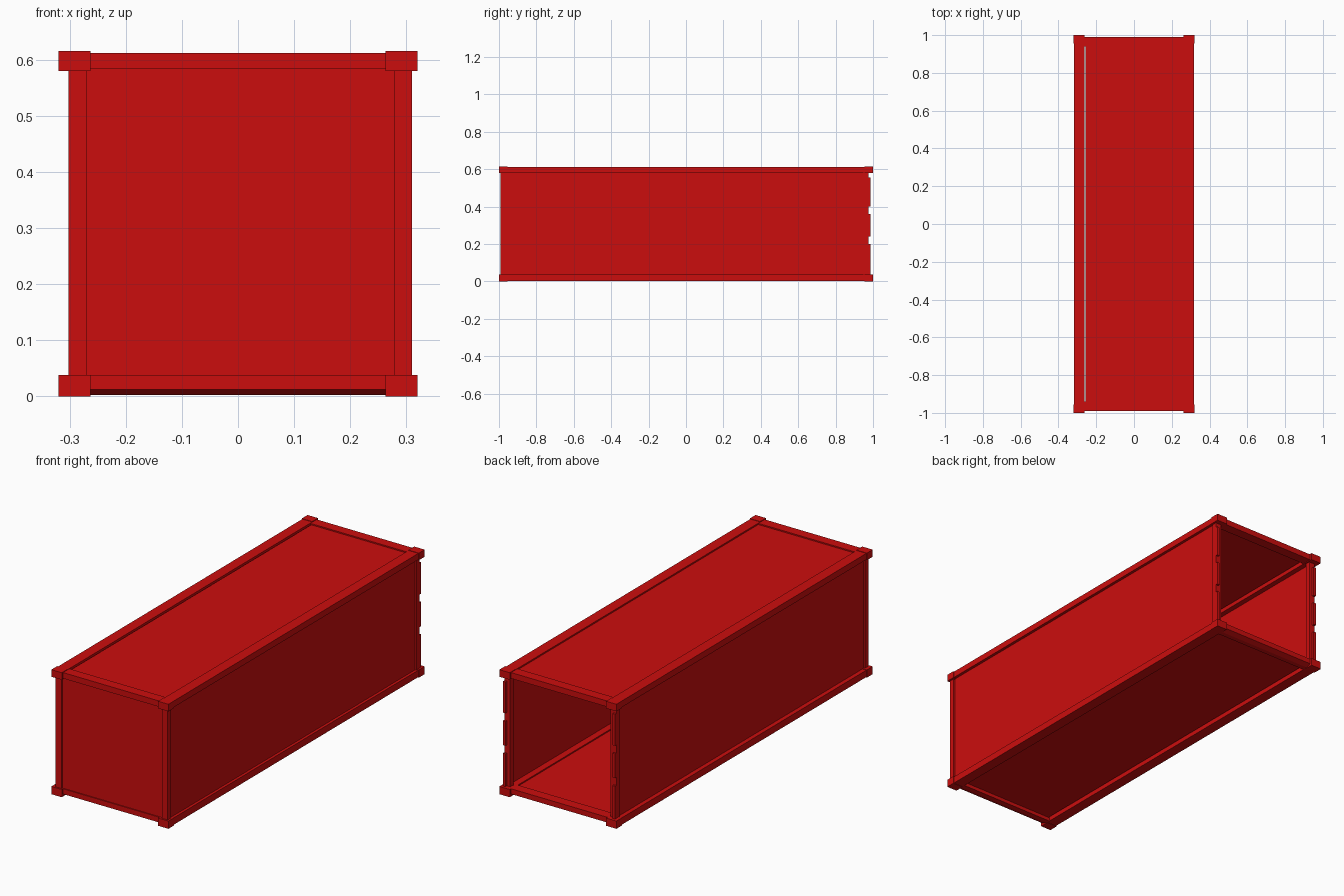
import bpy
import bmesh
from mathutils import Vector

if "Cube" in bpy.data.objects:
    bpy.data.objects.remove(bpy.data.objects["Cube"], do_unlink=True)

red = bpy.data.materials.new("container red")
red.use_nodes = True
red.diffuse_color = (0.6, 0.004, 0.004, 1)
red.node_tree.nodes["Principled BSDF"].inputs["Base Color"].default_value = red.diffuse_color


def finish(name, bm):
    bmesh.ops.recalc_face_normals(bm, faces=bm.faces)
    mesh = bpy.data.meshes.new(name)
    bm.to_mesh(mesh)
    bm.free()
    mesh.materials.append(red)
    obj = bpy.data.objects.new(name, mesh)
    bpy.context.collection.objects.link(obj)


def box(name, x, y, z):
    """Box spanning the given (low, high) ranges."""
    bm = bmesh.new()
    bmesh.ops.create_cube(bm, size=1)
    for v in bm.verts:
        v.co = Vector([(r[0] + r[1]) / 2 + c * (r[1] - r[0])
                       for c, r in zip(v.co, (x, y, z))])
    finish(name, bm)


def beam(name, x, profile):
    """Extrude a (y, z) profile along x."""
    bm = bmesh.new()
    face = bm.faces.new([bm.verts.new((x[0], y, z)) for y, z in profile])
    moved = bmesh.ops.extrude_face_region(bm, geom=[face])["geom"]
    bmesh.ops.translate(bm, vec=(x[1] - x[0], 0, 0),
                        verts=[v for v in moved if isinstance(v, bmesh.types.BMVert)])
    finish(name, bm)


def span(side, a, b, shift=0):
    return tuple(sorted((side * a + shift, side * b + shift)))


SHIFT = 0.004          # the walls sit slightly off the frame's centre
LOW, HIGH = (0, 0.038), (0.58, 0.615)
ends = ((-1, "front"), (1, "back"))

for sx, side in ((-1, "right"), (1, "left")):
    # Long rails
    box(side + "_bottom_rail", span(sx, 0.263, 0.317), (-0.96, 0.96), (0.002, 0.036))
    box(side + "_top_rail", span(sx, 0.263, 0.317), (-0.96, 0.96), (0.582, 0.613))
    # Side wall
    box(side + "_wall", span(sx, 0.293, 0.299, SHIFT), (-0.97, 0.96), (0.03, 0.59))
    # Posts
    box(side + "_front_post", span(sx, 0.274, 0.306, SHIFT), (-0.992, -0.965), (0.03, 0.59))
    box(side + "_back_post", span(sx, 0.274, 0.306, SHIFT), (0.95, 0.975), (0.03, 0.59))
    # Hinge strips on the open end
    for i, z in enumerate(((0.036, 0.2), (0.24, 0.36), (0.4, 0.555))):
        box(f"{side}_hinge_strip_{i + 1}", span(sx, 0.292, 0.306, SHIFT), (0.975, 0.986), z)
    # Corner blocks
    for sy, end in ends:
        for level, z in (("bottom", LOW), ("top", HIGH)):
            box(f"{side}_{end}_{level}_corner", span(sx, 0.263, 0.32), span(sy, 0.955, 1), z)

# End rails; the bottom ones have a slanted lower edge
for sy, end in ends:
    beam(end + "_bottom_rail", (-0.27, 0.27),
         [(sy * y, z) for y, z in ((0.94, 0.002), (0.965, 0.002), (0.99, 0.012),
                                   (0.99, 0.038), (0.94, 0.038))])
    box(end + "_top_rail", (-0.27, 0.27), span(sy, 0.94, 0.99), (0.583, 0.612))

# Panels, leaving a narrow slit along one side
box("front_wall", (-0.275, 0.285), (-0.985, -0.978), (0.03, 0.59))
box("roof", (-0.258, 0.265), (-0.945, 0.945), (0.598, 0.606))
box("floor", (-0.258, 0.265), (-0.945, 0.945), (0.02, 0.03))
